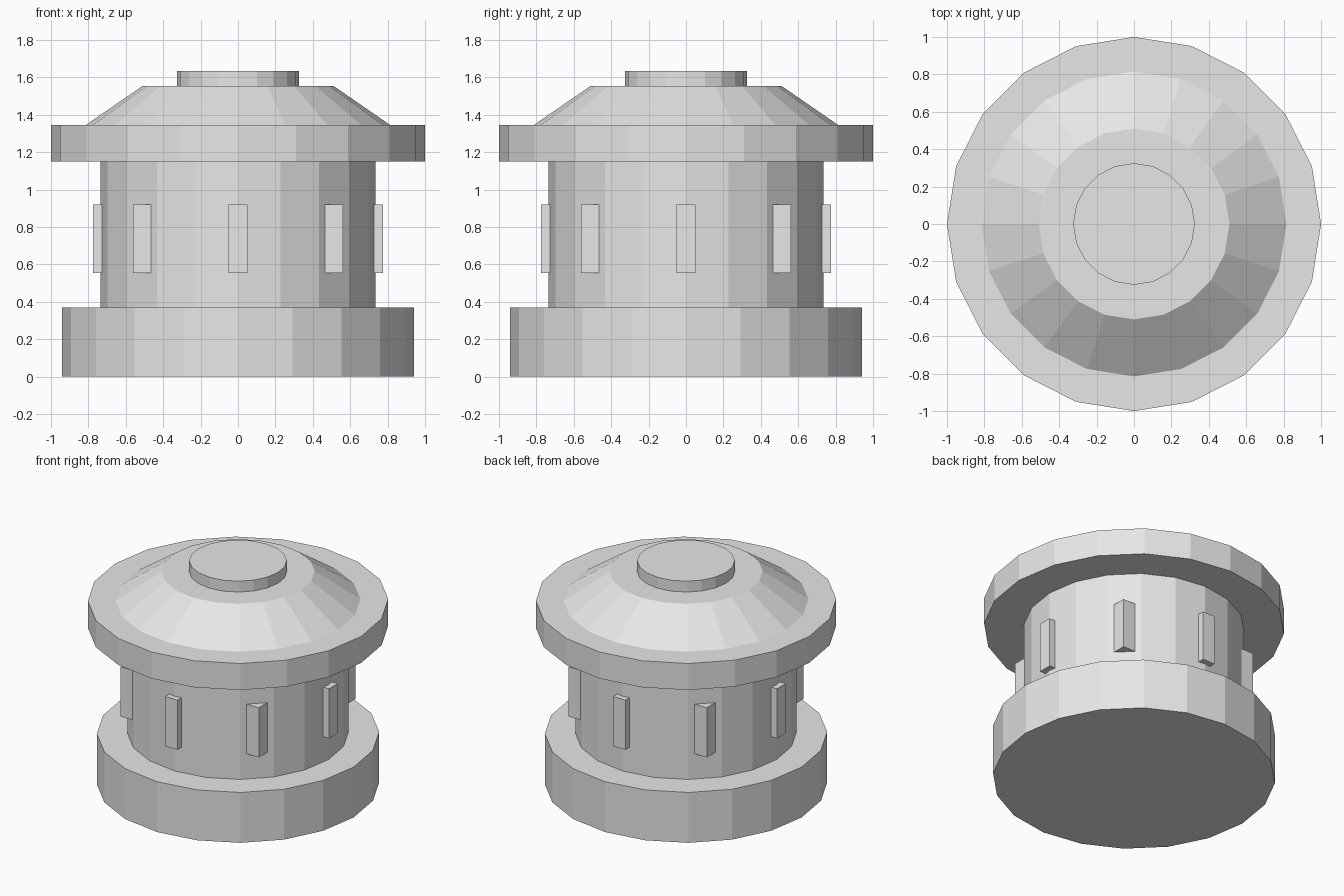
import bpy
import math

cube = bpy.data.objects.get("Cube")
if cube:
    bpy.data.objects.remove(cube, do_unlink=True)

# Single plain grey
GREY = (0.8, 0.8, 0.8, 1.0)
grey = bpy.data.materials.new("light grey")
grey.use_nodes = True
grey.diffuse_color = GREY
for node in grey.node_tree.nodes:
    if node.type == 'BSDF_PRINCIPLED':
        node.inputs["Base Color"].default_value = GREY

SIDES = 20


def finish(name):
    obj = bpy.context.object
    obj.name = obj.data.name = name
    obj.data.materials.append(grey)
    return obj


def drum(name, bottom_radius, top_radius, z0, z1):
    """Flat-sided drum standing between two heights."""
    bpy.ops.mesh.primitive_cone_add(
        vertices=SIDES, radius1=bottom_radius, radius2=top_radius,
        depth=z1 - z0, location=(0, 0, (z0 + z1) / 2))
    return finish(name)


# Stacked round body
drum("base", 0.94, 0.94, 0, 0.37)
drum("body", 0.735, 0.735, 0.37, 1.15)
drum("roof_rim", 1.0, 1.0, 1.15, 1.345)
drum("roof_slope", 0.815, 0.51, 1.345, 1.555)
drum("roof_cap", 0.325, 0.325, 1.555, 1.635)

# Ring of upright blocks, all square to the axes
for i in range(8):
    angle = i * math.tau / 8
    bpy.ops.mesh.primitive_cube_add(
        size=1, location=(0.725 * math.cos(angle), 0.725 * math.sin(angle), 0.737))
    block = finish(f"wall_block_{i + 1}")
    block.scale = (0.1, 0.1, 0.365)
